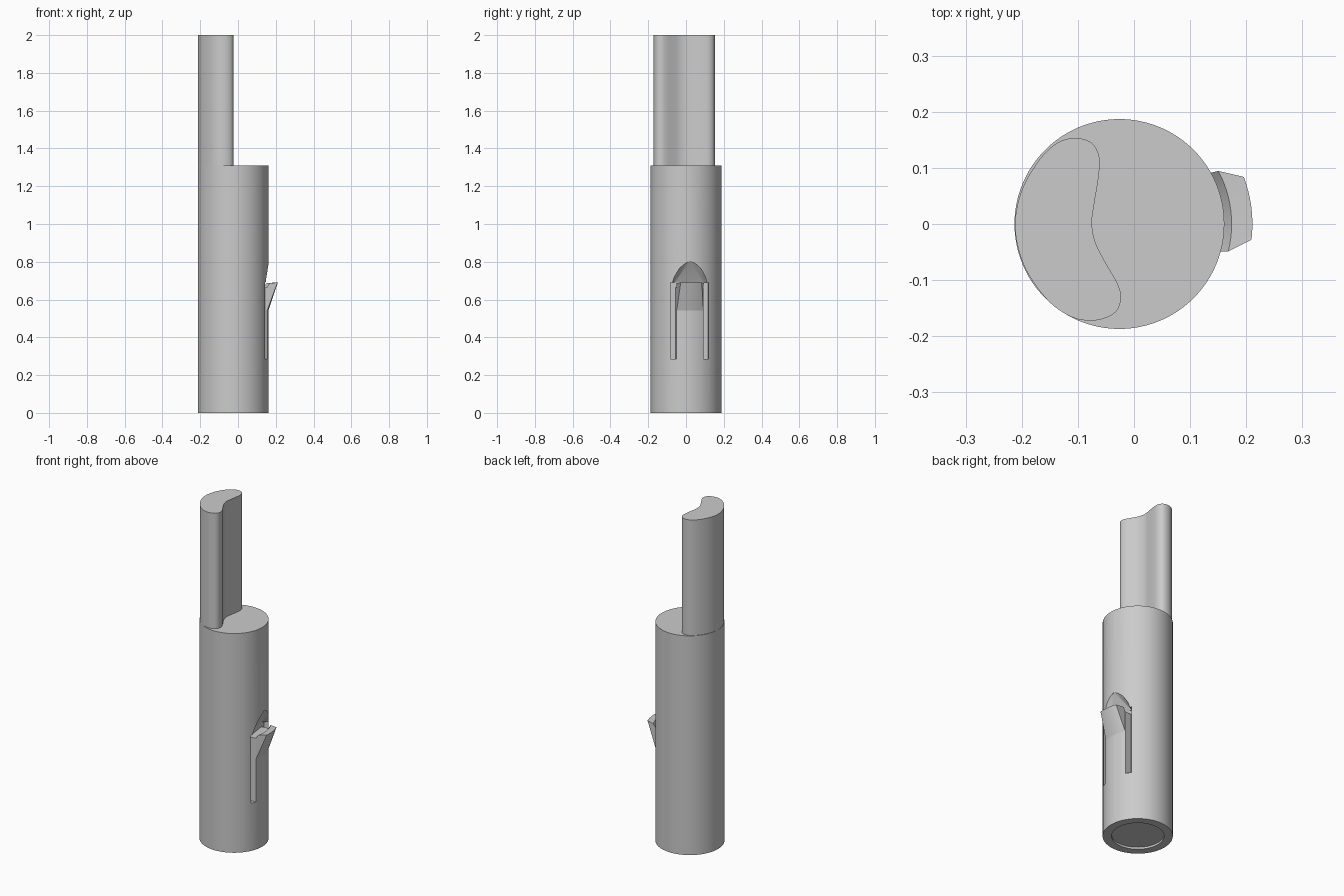
import bpy, bmesh, math
from mathutils import Matrix, Vector

if "Cube" in bpy.data.objects:
    bpy.data.objects.remove(bpy.data.objects["Cube"])

CX, R = -0.026, 0.187
# local frame of the latch: origin on the barrel axis, turned slightly
FRAME = Matrix.Translation((CX, 0, 0)) @ Matrix.Rotation(math.radians(7), 4, 'Z')

grey = bpy.data.materials.new("plain grey")
grey.diffuse_color = (0.6, 0.6, 0.6, 1)
grey.use_nodes = True
grey.node_tree.nodes["Principled BSDF"].inputs["Base Color"].default_value = grey.diffuse_color


def finish(name, bm, matrix=None):
    if matrix:
        bm.transform(matrix)
    bmesh.ops.recalc_face_normals(bm, faces=bm.faces[:])
    me = bpy.data.meshes.new(name)
    bm.to_mesh(me)
    bm.free()
    me.materials.append(grey)
    ob = bpy.data.objects.new(name, me)
    bpy.context.collection.objects.link(ob)
    return ob


def smooth(ob):
    bpy.ops.object.select_all(action='DESELECT')
    ob.select_set(True)
    bpy.context.view_layer.objects.active = ob
    bpy.ops.object.shade_smooth_by_angle(angle=math.radians(30))


def extrude(name, pts, z0, z1, matrix=None):
    bm = bmesh.new()
    f = bm.faces.new([bm.verts.new((x, y, z0)) for x, y in pts])
    g = bmesh.ops.extrude_face_region(bm, geom=[f])
    bmesh.ops.translate(bm, vec=(0, 0, z1 - z0),
                        verts=[v for v in g['geom'] if isinstance(v, bmesh.types.BMVert)])
    return finish(name, bm, matrix)


def circle(r, n=96):
    return [(CX + r * math.cos(2 * math.pi * i / n), r * math.sin(2 * math.pi * i / n))
            for i in range(n)]


def rect(x0, x1, y0, y1):
    return [(x0, y0), (x1, y0), (x1, y1), (x0, y1)]


def hull(name, pts, matrix):
    bm = bmesh.new()
    for p in pts:
        bm.verts.new(p)
    bmesh.ops.convex_hull(bm, input=bm.verts[:])
    return finish(name, bm, matrix)


# barrel, with recessed base, inner hollow and the slots around the latch tongue
barrel = extrude("barrel", circle(R), 0, 1.31)
cutters = [extrude("base_recess_cutter", circle(0.14), -0.05, 0.012),
           extrude("hollow_cutter", circle(0.14), 0.18, 0.53)]
for s in (-1, 1):
    y0, y1 = sorted((s * 0.073, s * 0.102))
    cutters.append(extrude("slot_cutter", rect(0.13, 0.3, y0, y1), 0.285, 0.69, FRAME))
cutters.append(extrude("gap_cutter", rect(0.13, 0.3, -0.102, 0.102), 0.665, 0.69, FRAME))

# pointed arch above the tongue, sloping in towards the axis
arch = [(-0.102, 0.689), (-0.085, 0.735), (-0.055, 0.775), (0, 0.806),
        (0.055, 0.775), (0.085, 0.735), (0.102, 0.689)]
pts = [(x, y, z) for y, z in arch for x in (0.185, 0.25)]
pts += [(0.13, -0.08, 0.689), (0.13, 0.08, 0.689), (0.14, -0.05, 0.705), (0.14, 0.05, 0.705)]
cutters.append(hull("arch_cutter", pts, FRAME))

for c in cutters:
    m = barrel.modifiers.new(c.name, 'BOOLEAN')
    m.operation, m.solver, m.object = 'DIFFERENCE', 'EXACT', c
    bpy.context.view_layer.objects.active = barrel
    bpy.ops.object.modifier_apply(modifier=m.name)
for c in cutters:
    bpy.data.objects.remove(c)
smooth(barrel)

# latch: wedge swept around the barrel axis, narrower at its lip
profile = [(0.16, 0.54, 0.39), (0.186, 0.54, 0.39), (0.237, 0.69, 0.24),
           (0.2, 0.687, 0.37), (0.186, 0.664, 0.39), (0.16, 0.664, 0.39)]
bm = bmesh.new()
N = 12
rings = []
for i in range(N + 1):
    t = 2 * i / N - 1
    rings.append([bm.verts.new((r * math.cos(t * h), r * math.sin(t * h), z))
                  for r, z, h in profile])
for a, b in zip(rings, rings[1:]):
    for k in range(len(profile)):
        j = (k + 1) % len(profile)
        bm.faces.new((a[k], a[j], b[j], b[k]))
bm.faces.new(rings[0])
bm.faces.new(rings[-1])
smooth(finish("latch", bm, FRAME))

# stem: curved-back blade profile, rounded at both ends
outline = [(-0.212, 0), (-0.205, 0.045), (-0.188, 0.085), (-0.16, 0.125), (-0.13, 0.148),
           (-0.1, 0.153), (-0.075, 0.144), (-0.062, 0.12), (-0.063, 0.085), (-0.071, 0.035),
           (-0.075, 0), (-0.068, -0.035), (-0.05, -0.07), (-0.03, -0.105), (-0.023, -0.13),
           (-0.031, -0.155), (-0.055, -0.169), (-0.085, -0.172), (-0.115, -0.164),
           (-0.152, -0.138), (-0.188, -0.09), (-0.206, -0.045)]
P = [Vector(p) for p in outline]
curve = []
for i in range(len(P)):
    a, b, c, d = (P[(i + k) % len(P)] for k in (-1, 0, 1, 2))
    for t in (0, 0.25, 0.5, 0.75):
        q = 0.5 * (2 * b + (c - a) * t + (2 * a - 5 * b + 4 * c - d) * t * t
                   + (3 * b - a - 3 * c + d) * t ** 3)
        curve.append((q.x, q.y))
smooth(extrude("stem", curve, 1.305, 2.0))
